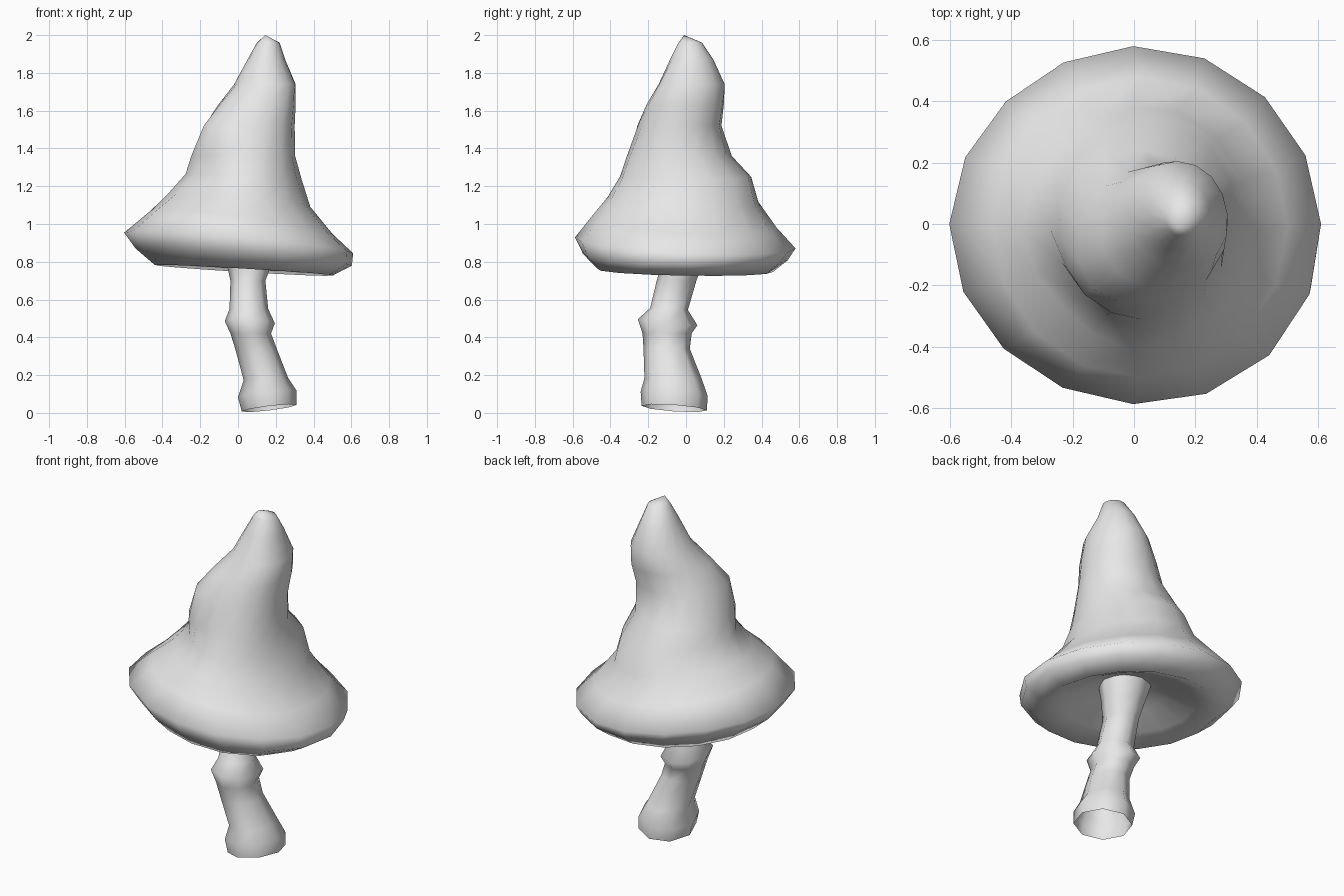
import bpy
import bmesh
import math

default_cube = bpy.data.objects.get("Cube")
if default_cube:
    bpy.data.objects.remove(default_cube, do_unlink=True)

# Single pale colour for the whole mushroom
pale = bpy.data.materials.new("pale_grey")
pale.use_nodes = True
colour = (0.8, 0.8, 0.8, 1)
pale.diffuse_color = colour
pale.node_tree.nodes["Principled BSDF"].inputs["Base Color"].default_value = colour


def ring_points(sides, z, x0, x1, y0, y1, tilt_x=0, tilt_y=0, swells=()):
    """Tilted oval ring inside the given extents.
    Swells push out the back left, back right, front right and front left corners."""
    cx, cy = (x0 + x1) / 2, (y0 + y1) / 2
    rx, ry = (x1 - x0) / 2, (y1 - y0) / 2
    points = []
    for i in range(sides):
        a = math.tau * i / sides
        swell = sum(amount * max(0, math.cos(a - math.radians(45 + 90 * corner))) ** 4
                    for corner, amount in enumerate(swells))
        x = cx + (rx + swell) * math.cos(a)
        y = cy + (ry + swell) * math.sin(a)
        points.append((x, y, z + tilt_x * (x - cx) + tilt_y * (y - cy)))
    return points


def loft(name, rings, sides, start=None, end=None, sharp_angle=70):
    """Skin a stack of rings, closing an end with a fan where a pole is given."""
    bm = bmesh.new()
    loops = [[bm.verts.new(p) for p in ring_points(sides, *ring)] for ring in rings]
    for lower, upper in zip(loops, loops[1:]):
        for i in range(sides):
            j = (i + 1) % sides
            bm.faces.new((lower[i], lower[j], upper[j], upper[i]))
    for pole, loop, flip in ((start, loops[0], True), (end, loops[-1], False)):
        if pole:
            tip = bm.verts.new(pole)
            for i in range(sides):
                a, b = loop[i], loop[(i + 1) % sides]
                bm.faces.new((b, a, tip) if flip else (a, b, tip))
    mesh = bpy.data.meshes.new(name)
    bm.to_mesh(mesh)
    bm.free()
    mesh.materials.append(pale)
    obj = bpy.data.objects.new(name, mesh)
    bpy.context.collection.objects.link(obj)
    bpy.ops.object.select_all(action="DESELECT")
    obj.select_set(True)
    bpy.context.view_layer.objects.active = obj
    bpy.ops.object.shade_smooth_by_angle(angle=math.radians(sharp_angle))
    return obj


# Cap: shallow conical underside, rolled rim, then the crooked cone up to the tip
cap_rings = [
    (.87, -.17, .24, -.21, .18),
    (.8, -.33, .39, -.35, .35, -.05, -.02),
    (.755, -.44, .49, -.46, .46, -.06, -.02, (0, 0, 0, .04)),
    (.825, -.55, .6, -.54, .55, -.08, -.03, (-.02, -.02, -.01, .03)),
    (.9, -.61, .605, -.585, .585, -.09, -.05, (0, -.02, -.01, .02)),
    (1.01, -.46, .5, -.5, .48, -.13, -.06),
    (1.13, -.39, .38, -.43, .39, -.1, -.03, (.01, -.04, -.06)),
    (1.25, -.3, .335, -.365, .35, -.05, 0, (.01, -.03, -.06)),
    (1.36, -.24, .3, -.31, .235, 0, 0, (0, .03, 0, .01)),
    (1.52, -.165, .295, -.24, .185, 0, 0, (.01, 0, .05, .01)),
    (1.63, -.1, .295, -.2, .195, 0, 0, (.02, 0, .02, .02)),
    (1.74, -.02, .3, -.14, .205, 0, 0, (0, 0, 0, .02)),
    (1.87, .05, .25, -.085, .145),
    (1.96, .1, .22, -.04, .085),
]
loft("cap", cap_rings, 16, start=(.03, -.02, .96), end=(.145, -.01, 2), sharp_angle=100)

# Stem: open swollen foot, bent shaft, pointed collar, flare into the cap
stem_rings = [
    (.025, .02, .31, -.235, .11, .12, -.07),
    (.1, 0, .31, -.24, .115, .12, -.07),
    (.18, .03, .265, -.22, .085, .05, -.03),
    (.34, -.015, .205, -.225, .02),
    (.42, -.04, .175, -.23, .03),
    (.48, -.07, .195, -.255, .06, -.04, -.1),
    (.55, -.045, .16, -.19, .01, 0, -.05),
    (.7, -.04, .145, -.155, .055),
    (.79, -.06, .18, -.13, .09),
    (.91, -.1, .2, -.15, .12),
]
loft("stem", stem_rings, 8)
